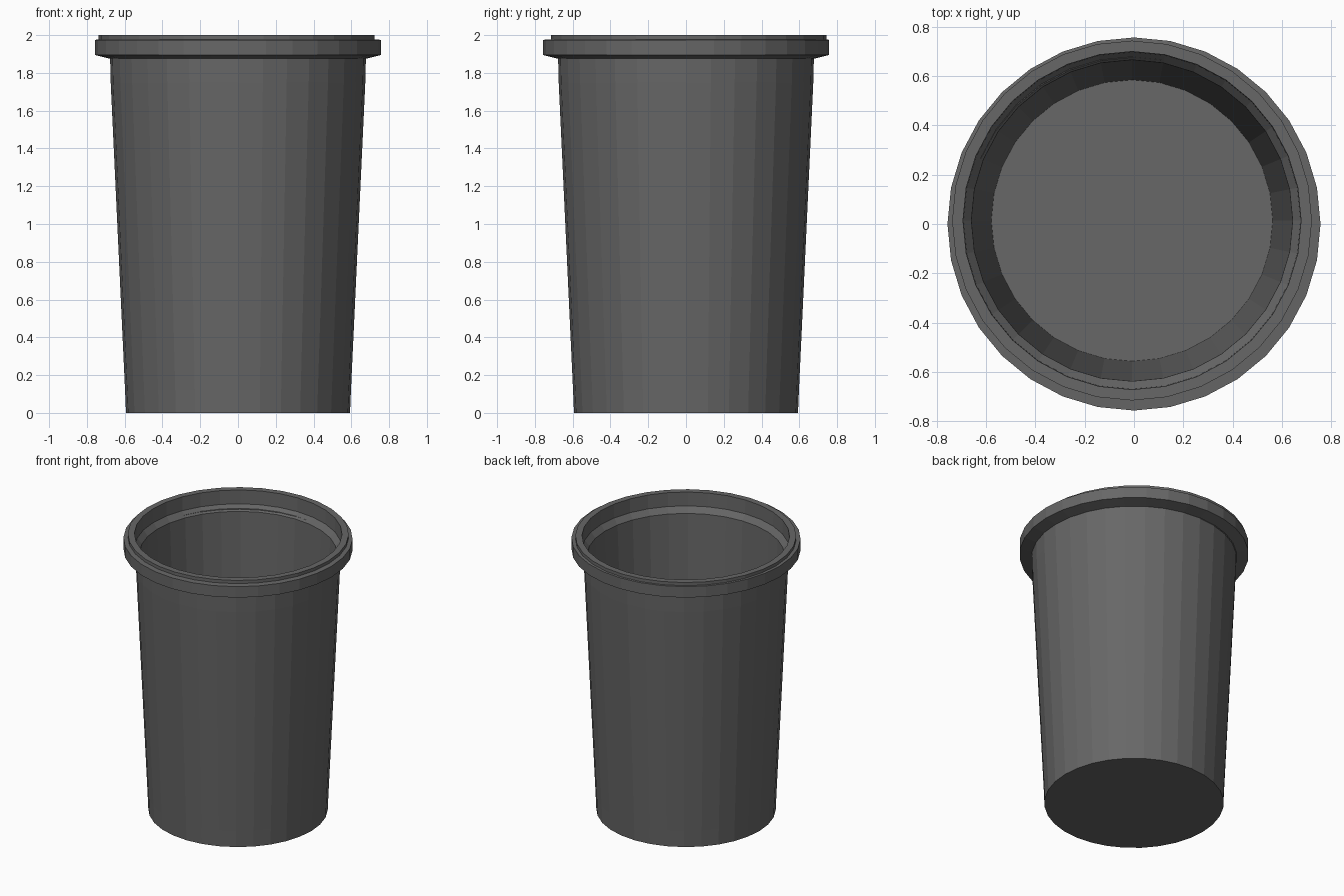
import bpy, bmesh, math

if "Cube" in bpy.data.objects:
    bpy.data.objects.remove(bpy.data.objects["Cube"])

SIDES = 32
OFF = (-0.008, 0.014)   # inner liner and rim sit slightly off centre

# single dark grey plastic
grey = bpy.data.materials.new("dark grey plastic")
grey.diffuse_color = (0.135, 0.135, 0.135, 1)
grey.use_nodes = True
grey.node_tree.nodes["Principled BSDF"].inputs["Base Color"].default_value = grey.diffuse_color

# (radius, height, uses offset) from outer base, over the rim, to inner floor
profile = [
    (0.593, 0.00, 0), (0.598, 0.12, 0), (0.674, 1.75, 0), (0.677, 1.875, 0),  # outer wall
    (0.757, 1.895, 0), (0.757, 1.975, 0),                                    # collar
    (0.730, 1.977, 1), (0.730, 2.00, 1), (0.686, 2.00, 1),                   # raised lip
    (0.684, 1.90, 1), (0.652, 1.86, 1), (0.571, 0.02, 1),                    # inner wall
]

bm = bmesh.new()
rings = []
for r, z, o in profile:
    ring = []
    for i in range(SIDES):
        a = 2 * math.pi * i / SIDES
        ring.append(bm.verts.new((r * math.cos(a) + OFF[0] * o,
                                  r * math.sin(a) + OFF[1] * o, z)))
    rings.append(ring)

# walls
for low, high in zip(rings, rings[1:]):
    for i in range(SIDES):
        j = (i + 1) % SIDES
        bm.faces.new((low[i], low[j], high[j], high[i]))

# base and inner floor
bm.faces.new(rings[0][::-1])
bm.faces.new(rings[-1])
bmesh.ops.recalc_face_normals(bm, faces=bm.faces[:])

mesh = bpy.data.meshes.new("bin")
bm.to_mesh(mesh)
bm.free()
mesh.materials.append(grey)
obj = bpy.data.objects.new("bin", mesh)
bpy.context.collection.objects.link(obj)
